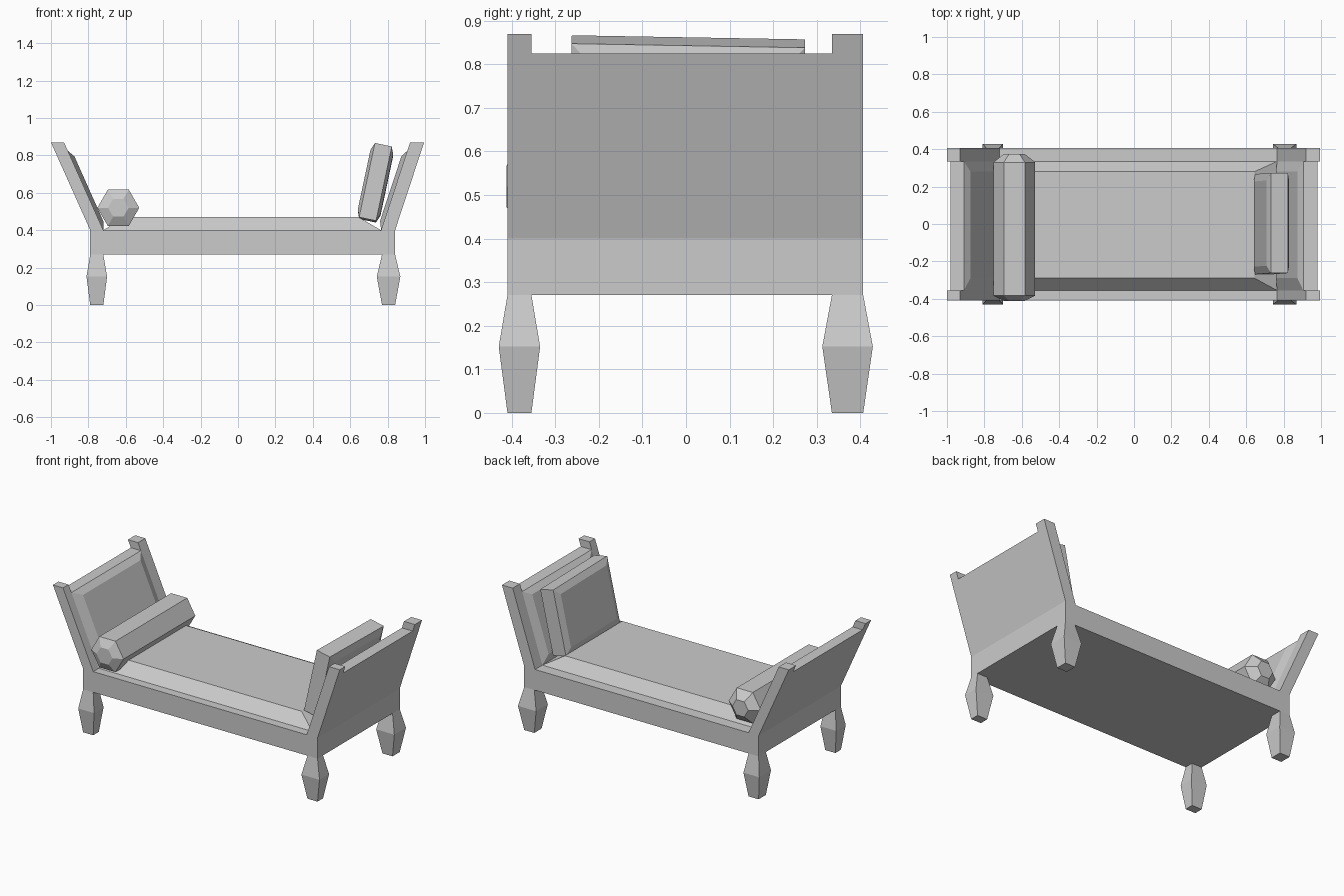
import bpy, bmesh, math
from mathutils import Matrix

if "Cube" in bpy.data.objects:
    bpy.data.objects.remove(bpy.data.objects["Cube"])


def loft(name, rings):
    """Closed mesh through a list of equal-length point rings."""
    bm = bmesh.new()
    vs = [[bm.verts.new(p) for p in r] for r in rings]
    n = len(rings[0])
    for a, b in zip(vs, vs[1:]):
        for i in range(n):
            j = (i + 1) % n
            bm.faces.new((a[i], a[j], b[j], b[i]))
    bm.faces.new(vs[0])
    bm.faces.new(vs[-1])
    bmesh.ops.recalc_face_normals(bm, faces=bm.faces)
    me = bpy.data.meshes.new(name)
    bm.to_mesh(me)
    bm.free()
    ob = bpy.data.objects.new(name, me)
    bpy.context.collection.objects.link(ob)
    return ob


def rect(x0, x1, y0, y1, z):
    return [(x0, y0, z), (x1, y0, z), (x1, y1, z), (x0, y1, z)]


# Lines of the sloping ends: (outer x, inner x, x change per z)
LEFT = (-0.79, -0.72, -0.21 / 0.47)
RIGHT = (0.84, 0.765, 0.155 / 0.47)


def frame_slice(name, top, y0, y1):
    h = top - 0.40
    (lo, li, ls), (ro, ri, rs) = LEFT, RIGHT
    prof = [(lo, 0.27), (ro, 0.27), (ro, 0.40), (ro + rs * h, top), (ri + rs * h, top),
            (ri, 0.40), (li, 0.40), (li + ls * h, top), (lo + ls * h, top), (lo, 0.40)]
    return loft(name, [[(x, y, z) for x, z in prof] for y in (y0, y1)])


# Frame: side rails with tall posts, and the lower body between them
frame_slice("front_rail_and_posts", 0.87, -0.41, -0.355)
frame_slice("bed_body", 0.825, -0.355, 0.335)
frame_slice("back_rail_and_posts", 0.87, 0.335, 0.407)

# Legs: square, swelling in the middle
for xn, x0, x1, bx in (("left", -0.79, -0.72, 0.02), ("right", 0.77, 0.84, 0.028)):
    for yn, y0, y1 in (("front", -0.41, -0.355), ("back", 0.335, 0.407)):
        b = 0.02 if yn == "front" else 0.022
        loft(f"{yn}_{xn}_leg", [rect(x0, x1, y0, y1, 0),
                                rect(x0 - bx, x1 + bx, y0 - b, y1 + b, 0.152),
                                rect(x0, x1, y0, y1, 0.27)])

# Mattress with sloped edges
loft("mattress", [rect(-0.72, 0.765, -0.355, 0.335, 0.40),
                  rect(-0.61, 0.645, -0.29, 0.28, 0.47)])

# Padded panels on the inner faces of the ends
for name, (_, xi, s), off in (("left_pad", LEFT, 0.022), ("right_pad", RIGHT, -0.022)):
    def ring(y0, y1, z0, z1, d):
        return [(xi + s * (z - 0.40) + d, y, z)
                for y, z in ((y0, z0), (y1, z0), (y1, z1), (y0, z1))]
    loft(name, [ring(-0.355, 0.335, 0.40, 0.825, 0),
                ring(-0.29, 0.28, 0.45, 0.795, off)])

# Hexagonal bolster with tapered ends
loft("bolster", [[(-0.64 + r * math.cos(i * math.pi / 3), y,
                   0.52 + 0.98 + r * math.sin(i * math.pi / 3) - 0.98) for i in range(6)]
                 for y, r in ((-0.412, 0.055), (-0.383, 0.112), (0.33, 0.112), (0.375, 0.055))])

# Leaning pillow: thick band with a slightly raised face on each side
pillow = loft("pillow", [[(x, -w, -h), (x, w, -h), (x, w, h), (x, -w, h)]
                         for x, w, h in ((-0.062, 0.228, 0.163), (-0.046, 0.268, 0.203),
                                         (0.046, 0.268, 0.203), (0.062, 0.228, 0.163))])
pillow.matrix_world = (Matrix.Translation((0.735, 0.002, 0.654))
                       @ Matrix.Rotation(math.radians(-1), 4, 'X')
                       @ Matrix.Rotation(math.radians(12), 4, 'Y'))
